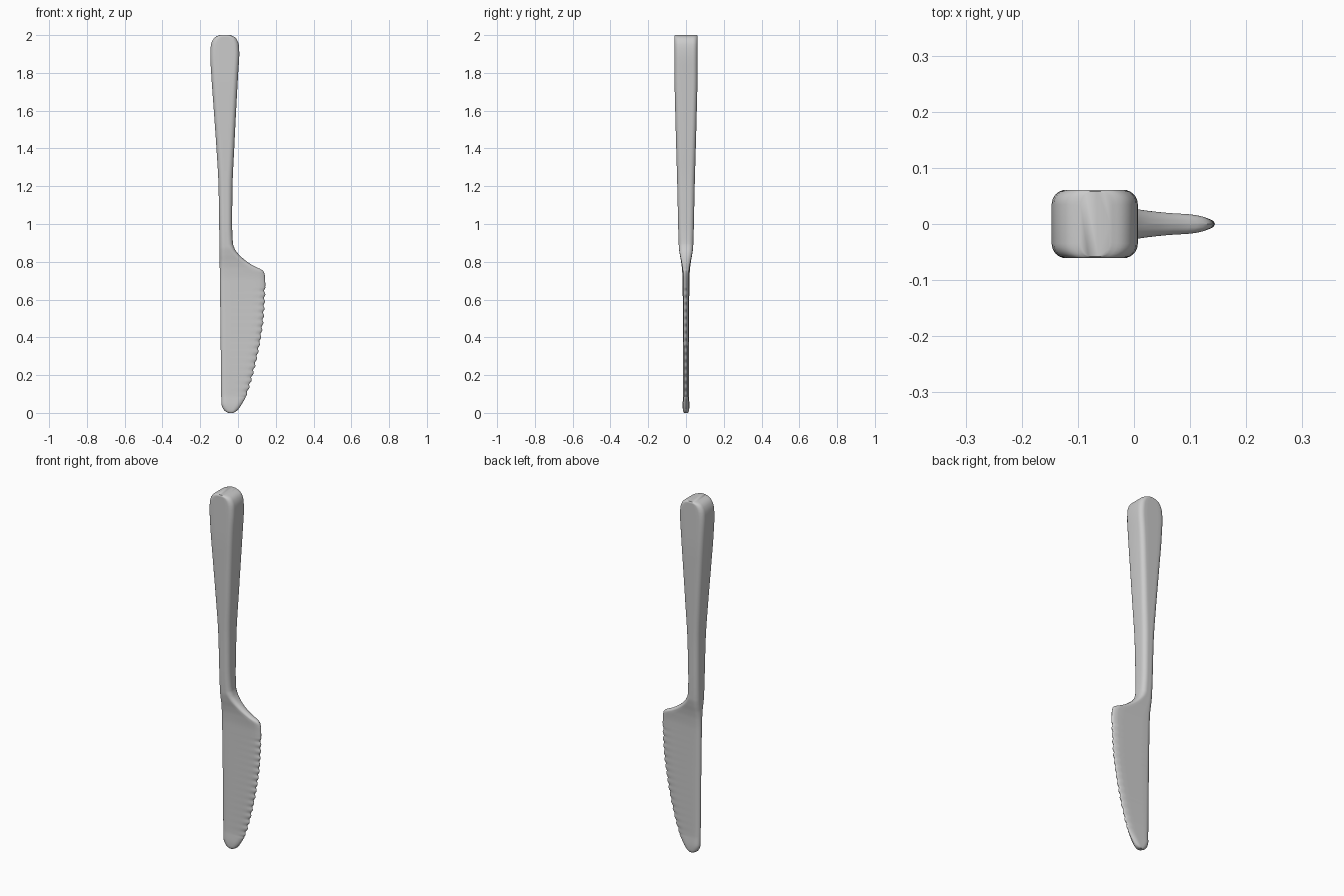
import bpy, bmesh, math

if "Cube" in bpy.data.objects:
    bpy.data.objects.remove(bpy.data.objects["Cube"])


def curve(points):
    """Monotone smooth interpolation through (z, value) points."""
    zs, vs = zip(*points)
    n = len(zs)
    d = [(vs[i + 1] - vs[i]) / (zs[i + 1] - zs[i]) for i in range(n - 1)]
    m = [d[0]] + [2 * a * b / (a + b) if a * b > 0 else 0 for a, b in zip(d, d[1:])] + [d[-1]]

    def f(z):
        i = max(j for j in range(n - 1) if j == 0 or zs[j] <= z)
        h = zs[i + 1] - zs[i]
        t = (z - zs[i]) / h
        return ((1 + 2 * t) * (1 - t) ** 2 * vs[i] + t * (1 - t) ** 2 * h * m[i]
                + t * t * (3 - 2 * t) * vs[i + 1] + t * t * (t - 1) * h * m[i + 1])
    return f


# Spine outline, cutting-side outline and half thickness along the height
spine = curve([(0, -.05), (.006, -.064), (.02, -.078), (.05, -.088), (.4, -.092), (.87, -.098),
               (1.2, -.103), (1.4, -.114), (1.6, -.128), (1.8, -.142), (1.9, -.147),
               (1.95, -.143), (1.98, -.130), (1.993, -.115), (2, -.095)])
edge = curve([(0, -.025), (.006, -.013), (.02, .002), (.05, .021), (.1, .047), (.2, .078),
              (.3, .102), (.4, .121), (.5, .135), (.65, .143), (.72, .141), (.745, .136),
              (.757, .125), (.775, .088), (.8, .048), (.84, .003), (.87, -.018), (.9, -.027),
              (1, -.031), (1.2, -.029), (1.4, -.02), (1.6, -.01), (1.8, .001), (1.9, .007),
              (1.95, .004), (1.98, -.008), (1.993, -.023), (2, -.043)])
thick = curve([(0, .011), (.01, .016), (.04, .018), (.1, .015), (.4, .016), (.7, .018), (.76, .021),
               (.8, .026), (.84, .033), (.88, .038), (1.2, .046), (1.6, .057), (1.8, .061),
               (1.993, .061), (2, .058)])
blade = curve([(0, 0), (.05, .6), (.1, 1), (.7, 1), (.8, .3), (.88, 0), (2, 0)])


def section(z):
    """Rounded rectangle that turns into a wedge with a keen edge on the blade."""
    a, b, t, k = spine(z), edge(z), thick(z), blade(z)
    if .08 < z < .67:
        b -= .007 * abs(math.cos(math.pi * z / .038)) ** 2   # serration
    w = b - a
    rl = min(.026, w * .35)
    rr = min(.026 + .004 * k, w * .35)
    ry = min(.026, t * .95)
    te = t * (1 - .25 * k)                                  # thinner toward the edge
    rye = min(ry, te)
    half = []
    for i in range(7):                                      # spine corner
        q = math.pi / 2 * i / 6
        half.append((a + rl * (1 - math.sin(q)), t - ry + ry * math.cos(q)))
    half.reverse()
    half = [(a + rl * (1 - math.cos(math.pi / 2 * i / 6)),
             t - ry + ry * math.sin(math.pi / 2 * i / 6)) for i in range(7)]
    for i in range(1, 5):                                   # broad face
        u = i / 5
        half.append((a + rl + (w - rl - rr) * u, t + (te - t) * u))
    for i in range(7):                                      # cutting-side corner
        q = math.pi / 2 * i / 6
        round_y = te - rye + rye * math.cos(q)
        keen_y = te * (1 - .8 * (i / 6) ** 1.3)
        half.append((b - rr * (1 - math.sin(q)), round_y * (1 - k) + keen_y * k))
    return ([(x, -y) for x, y in half] + [(b + .002 * k, 0)]
            + [(x, y) for x, y in reversed(half)] + [(a, 0)])


# Levels: close together on the blade and at the rounded ends
levels = [0, .003, .006, .012, .02, .03, .04, .05, .06, .07]
levels += [.08 + .00475 * i for i in range(125)]
levels += [.68 + .01 * i for i in range(6)]
levels += [.74 + .006 * i for i in range(27)]
levels += [.92 + .04 * i for i in range(25)]
levels += [1.91, 1.93, 1.95, 1.965, 1.975, 1.983, 1.989, 1.993, 1.996, 1.9985, 2]

bm = bmesh.new()
rings = [[bm.verts.new((x, y, z)) for x, y in section(z)] for z in levels]
for low, high in zip(rings, rings[1:]):
    for i in range(len(low)):
        j = (i + 1) % len(low)
        bm.faces.new((low[i], low[j], high[j], high[i]))
bm.faces.new(rings[0][::-1])
bm.faces.new(rings[-1])
bmesh.ops.recalc_face_normals(bm, faces=bm.faces)
mesh = bpy.data.meshes.new("table_knife")
bm.to_mesh(mesh)
bm.free()
knife = bpy.data.objects.new("table_knife", mesh)
bpy.context.collection.objects.link(knife)

# One plain light grey
grey = bpy.data.materials.new("light_grey")
grey.use_nodes = True
colour = (.6, .6, .6, 1)
grey.diffuse_color = colour
grey.node_tree.nodes["Principled BSDF"].inputs["Base Color"].default_value = colour
mesh.materials.append(grey)

bpy.context.view_layer.objects.active = knife
knife.select_set(True)
bpy.ops.object.shade_smooth_by_angle(angle=math.radians(40))
